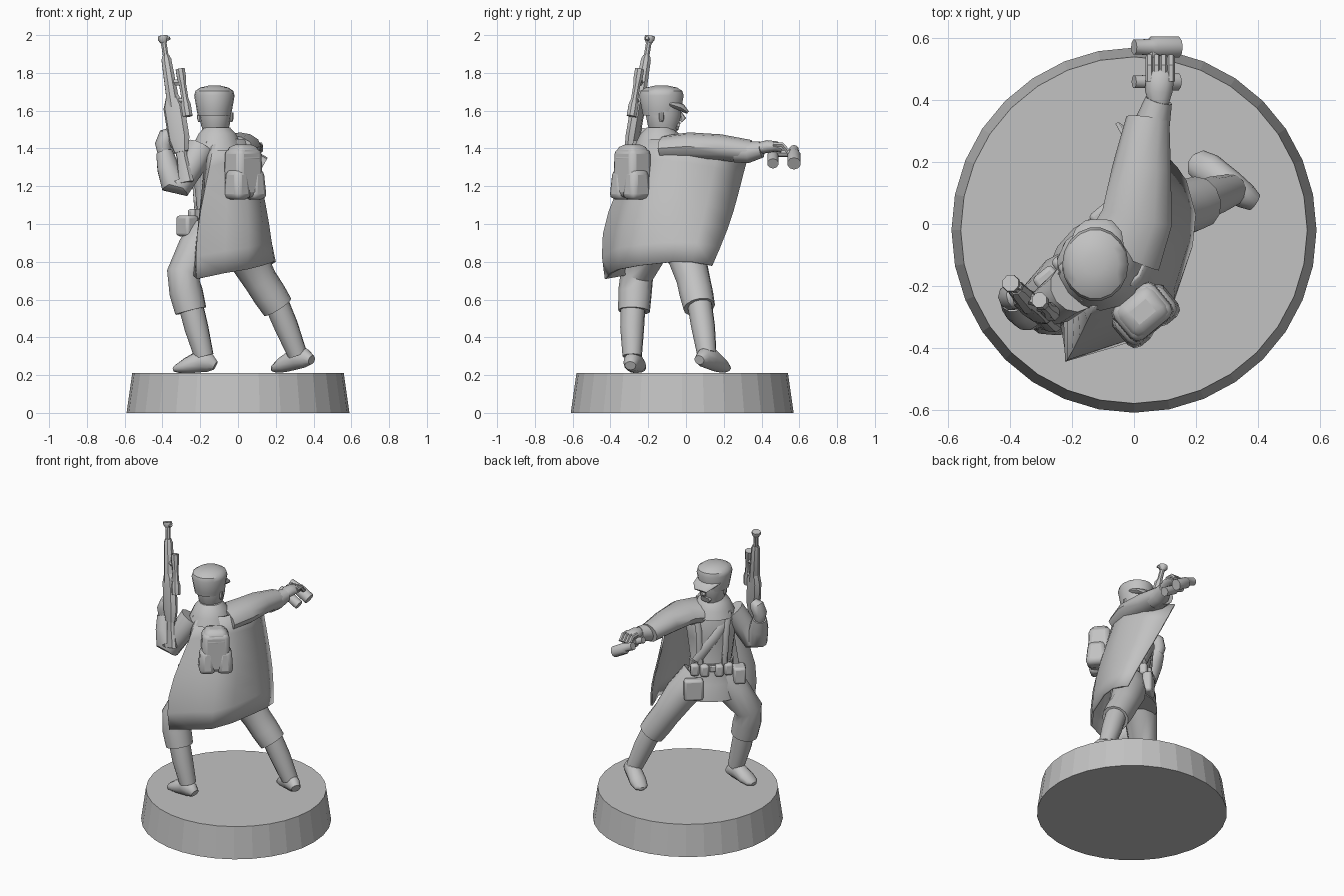
import bpy, bmesh, math
from mathutils import Vector, Matrix

default_cube = bpy.data.objects.get("Cube")
if default_cube:
    bpy.data.objects.remove(default_cube, do_unlink=True)

stone_grey = bpy.data.materials.new("stone_grey")
stone_grey.use_nodes = True
stone_grey.diffuse_color = (0.54, 0.54, 0.54, 1)
stone_grey.node_tree.nodes["Principled BSDF"].inputs["Base Color"].default_value = (0.54, 0.54, 0.54, 1)

UP = Vector((0, 0, 1))
FORWARD = Vector((-0.64, 0.77, 0)).normalized()
SIDE = FORWARD.cross(UP)
CENTRE = Vector((-0.1, -0.13, 0))
BODY = Matrix((SIDE, FORWARD, UP)).transposed()
smooth_objects = []


def body(side, front, height):
    """Position measured from the twisted torso."""
    return CENTRE + SIDE * side + FORWARD * front + UP * height


def finish(name, bm, smooth=True):
    bmesh.ops.recalc_face_normals(bm, faces=bm.faces[:])
    mesh = bpy.data.meshes.new(name)
    bm.to_mesh(mesh)
    bm.free()
    mesh.materials.append(stone_grey)
    obj = bpy.data.objects.new(name, mesh)
    bpy.context.collection.objects.link(obj)
    if smooth:
        smooth_objects.append(obj)
    return obj


def tube(name, points, radii, sides=12, facing=None):
    """Closed tube along a path; radii is a list per point or one value, each a number or (across, deep)."""
    points = [Vector(p) for p in points]
    if not isinstance(radii, list):
        radii = [radii] * len(points)
    if facing is None:
        facing = FORWARD if abs((points[-1] - points[0]).normalized().z) > 0.7 else UP
    bm = bmesh.new()
    rings = []
    for i, (point, radius) in enumerate(zip(points, radii, strict=True)):
        across, deep = radius if isinstance(radius, tuple) else (radius, radius)
        tangent = (points[min(i + 1, len(points) - 1)] - points[max(i - 1, 0)]).normalized()
        u = tangent.cross(facing).normalized()
        v = tangent.cross(u)
        ring = []
        for k in range(sides):
            angle = math.tau * k / sides
            ring.append(bm.verts.new(point + u * across * math.cos(angle) + v * deep * math.sin(angle)))
        rings.append(ring)
    for low, high in zip(rings, rings[1:]):
        for k in range(sides):
            n = (k + 1) % sides
            bm.faces.new((low[k], low[n], high[n], high[k]))
    bm.faces.new(rings[0])
    bm.faces.new(rings[-1])
    finish(name, bm)


def block(name, centre, size, taper=1.0, bevel=0.015):
    """Bevelled box turned with the torso, its top scaled by taper."""
    bm = bmesh.new()
    bmesh.ops.create_cube(bm, size=1)
    for vert in bm.verts:
        scale = taper if vert.co.z > 0 else 1
        local = Vector((vert.co.x * size[0] * scale, vert.co.y * size[1] * scale, vert.co.z * size[2]))
        vert.co = Vector(centre) + BODY @ local
    modifier = finish(name, bm).modifiers.new("soft_edges", "BEVEL")
    modifier.width = bevel
    modifier.segments = 2


def sheet(name, top, hem, bulges, rows=6):
    """Hanging cloth between two edges; each column has its own outward bulge."""
    bm = bmesh.new()
    grid = []
    for a, b, bulge in zip(top, hem, bulges, strict=True):
        a, b = Vector(a), Vector(b)
        column = []
        for r in range(rows + 1):
            t = r / rows
            p = a.lerp(b, t)
            out = Vector((p.x + 0.06, p.y + 0.06, 0)).normalized()
            column.append(bm.verts.new(p + out * bulge * math.sin(math.pi * t ** 1.4)))
        grid.append(column)
    for left, right in zip(grid, grid[1:]):
        for r in range(rows):
            bm.faces.new((left[r], right[r], right[r + 1], left[r + 1]))
    finish(name, bm).modifiers.new("cloth", "SOLIDIFY").thickness = 0.012


# Round stand
bm = bmesh.new()
bmesh.ops.create_cone(bm, cap_ends=True, segments=32, radius1=0.59, radius2=0.56, depth=0.21,
                      matrix=Matrix.Translation((0, -0.02, 0.105)))
finish("stand", bm, smooth=False)

# Legs, boots and feet
legs = {
    "left": dict(
        thigh=[(-0.15, -0.17, 0.95), (-0.22, -0.2, 0.86), (-0.29, -0.26, 0.73), (-0.275, -0.27, 0.64), (-0.25, -0.275, 0.54)],
        boot=[(-0.25, -0.28, 0.57), (-0.22, -0.285, 0.45), (-0.18, -0.285, 0.3)],
        foot=[(-0.12, -0.295, 0.25), (-0.15, -0.29, 0.265), (-0.2, -0.28, 0.275), (-0.27, -0.265, 0.25), (-0.32, -0.255, 0.235), (-0.34, -0.25, 0.23)]),
    "right": dict(
        thigh=[(-0.03, -0.08, 0.95), (0.04, 0, 0.84), (0.12, 0.04, 0.7), (0.165, 0.055, 0.63), (0.21, 0.07, 0.56)],
        boot=[(0.2, 0.07, 0.59), (0.255, 0.09, 0.46), (0.315, 0.11, 0.31)],
        foot=[(0.39, 0.07, 0.28), (0.36, 0.09, 0.29), (0.31, 0.125, 0.29), (0.24, 0.175, 0.255), (0.2, 0.2, 0.235), (0.185, 0.21, 0.23)]),
}
for side, leg in legs.items():
    tube(side + "_trouser_leg", leg["thigh"], [0.11, 0.105, 0.09, 0.09, 0.085])
    tube(side + "_boot", leg["boot"], [0.066, 0.064, 0.052])
    tube(side + "_foot", leg["foot"],
         [(0.03, 0.025), (0.042, 0.05), (0.05, 0.06), (0.055, 0.042), (0.045, 0.024), (0.02, 0.012)])

# Jacket, belt and pouches
heights = [0.84, 0.95, 1.05, 1.25, 1.38, 1.44, 1.48]
tube("jacket", [body(0, 0, h) for h in heights],
     [(0.2, 0.15), (0.17, 0.135), (0.125, 0.1), (0.15, 0.12), (0.165, 0.11), (0.12, 0.09), (0.06, 0.06)], sides=16)
tube("belt", [body(0, 0, 1.03), body(0, 0, 1.08)], (0.138, 0.115), sides=16)
for number, across in enumerate((-0.1, -0.04, 0.05, 0.11)):
    block(f"belt_pouch_{number}", body(across, 0.12 - abs(across) * 0.3, 1.04), (0.055, 0.05, 0.08))
block("left_hip_bag", body(-0.17, 0.06, 0.99), (0.08, 0.1, 0.11))
block("right_hip_bag", body(0.12, 0.12, 0.92), (0.12, 0.06, 0.14))
block("belt_buckle", body(0, 0.118, 1.055), (0.04, 0.02, 0.04), bevel=0.005)

# Harness straps over the chest
for sign, label in ((-1, "left"), (1, "right")):
    tube(label + "_harness", [body(sign * x, f, h) for x, f, h in
         ((0.11, -0.05, 1.43), (0.1, 0.08, 1.42), (0.085, 0.105, 1.3), (0.075, 0.09, 1.08))],
         (0.012, 0.02), sides=8, facing=SIDE)
tube("sling", [body(-0.12, 0.06, 1.41), body(-0.02, 0.122, 1.28), body(0.1, 0.09, 1.1)], (0.03, 0.012), sides=8)

# Backpack with a rounded lid and two lower pockets
block("backpack", body(0, -0.2, 1.27), (0.18, 0.15, 0.26), taper=0.92, bevel=0.03)
block("backpack_lid", body(0, -0.2, 1.37), (0.18, 0.155, 0.1), taper=0.72, bevel=0.03)
for across in (-0.055, 0.055):
    block("backpack_pocket", body(across, -0.215, 1.21), (0.105, 0.14, 0.16), taper=0.8, bevel=0.03)

# Cloak hanging from the shoulders and the raised arm
sheet("cloak",
      [(-0.17, -0.25, 1.39), (-0.13, -0.27, 1.42), (-0.05, -0.23, 1.45), (0.02, -0.17, 1.45), (0.06, -0.08, 1.45),
       (0.08, 0.02, 1.43), (0.04, 0.17, 1.4), (-0.05, 0.33, 1.36)],
      [(-0.24, -0.31, 0.73), (-0.22, -0.43, 0.71), (-0.07, -0.4, 0.74), (0.05, -0.36, 0.76), (0.13, -0.25, 0.78),
       (0.19, -0.07, 0.8), (0.2, 0.03, 0.8), (0.17, 0.14, 0.78)],
      [0, 0.07, 0.03, 0.04, 0.03, 0.01, 0.01, 0.02])
tube("cloak_mantle", [(-0.04, -0.1, 1.4), (0.01, 0.02, 1.41), (0.025, 0.18, 1.405), (0.045, 0.34, 1.385)],
     [(0.13, 0.07), (0.115, 0.075), (0.095, 0.07), (0.07, 0.06)])
tube("scarf", [(-0.11, -0.14, h) for h in (1.39, 1.44, 1.48, 1.51)], [0.14, 0.12, 0.1, 0.07], sides=14)

# Raised right arm, hand and field glasses
tube("right_forearm", [(0.05, 0.26, 1.385), (0.06, 0.33, 1.38), (0.08, 0.4, 1.395)], [0.06, 0.057, 0.044])
tube("right_hand", [(0.08, 0.38, 1.4), (0.08, 0.43, 1.41), (0.085, 0.48, 1.41), (0.085, 0.51, 1.395)],
     [(0.03, 0.03), (0.045, 0.034), (0.045, 0.028), (0.035, 0.018)])
for finger in range(4):
    x = 0.05 + finger * 0.023
    tube("right_finger", [(x, 0.46, 1.42), (x, 0.51, 1.42), (x, 0.54, 1.385)], 0.013, sides=6)
for y, radius in ((0.46, 0.03), (0.572, 0.036)):
    tube("field_glass_barrel", [(0, y, 1.395), (0.05, y, 1.375), (0.06, y, 1.365), (0.14, y, 1.32)],
         [radius * 0.7, radius * 0.75, radius, radius], sides=10, facing=Vector((0, 1, 0)))
tube("field_glass_bridge", [(0.06, 0.45, 1.375), (0.06, 0.58, 1.375)], 0.02, sides=8)

# Bent left arm and hand
tube("left_sleeve", [(-0.2, -0.21, 1.4), (-0.25, -0.25, 1.31), (-0.31, -0.28, 1.19), (-0.345, -0.28, 1.21),
                     (-0.37, -0.26, 1.3), (-0.39, -0.24, 1.38)], [0.08, 0.075, 0.06, 0.065, 0.06, 0.045])
tube("left_hand", [(-0.39, -0.24, 1.37), (-0.395, -0.235, 1.42), (-0.375, -0.23, 1.47), (-0.35, -0.23, 1.49)],
     [0.035, 0.045, 0.045, 0.025], sides=10)

# Rifle held upright
MUZZLE = Vector((-0.4, -0.19, 2))
SLOPE = Vector((-0.165, 0.17, 1))
SLOPE.x = -0.16 * -1 * -1


def rifle(height, shift=0.0):
    return MUZZLE + SLOPE * (height - 2) + Vector((0.065, -0.025, 0)) * shift


def rifle_part(name, heights, radii, shift=0.0):
    tube("rifle_" + name, [rifle(h, shift) for h in heights], radii, sides=8, facing=Vector((1, -0.4, 0)))


rifle_part("barrel", (1.99, 1.6), 0.016)
rifle_part("muzzle", (1.995, 1.98, 1.96), [0.028, 0.03, 0.018])
rifle_part("handguard", (1.89, 1.87, 1.7, 1.62), [0.02, 0.028, 0.034, 0.037])
rifle_part("receiver", (1.68, 1.62, 1.45, 1.38), [(0.03, 0.035), (0.035, 0.06), (0.035, 0.06), (0.028, 0.04)])
rifle_part("stock", (1.42, 1.35, 1.22), [(0.025, 0.035), (0.022, 0.03), (0.025, 0.045)])
rifle_part("scope", (1.82, 1.77, 1.74, 1.66, 1.63, 1.57), [0.026, 0.026, 0.02, 0.02, 0.028, 0.028], shift=1.0)
for h in (1.75, 1.65):
    tube("rifle_scope_mount", [rifle(h), rifle(h, 1.0)], 0.018, sides=6)
tube("rifle_front_sight", [rifle(1.97), rifle(1.985, 0.55)], 0.01, sides=6)

# Head, face and peaked cap
head = [(1.44, 0.06), (1.49, 0.062), (1.52, 0.075), (1.58, 0.086), (1.64, 0.088)]
tube("head", [(-0.12, -0.12, h) for h, r in head], [(r, r * 1.12) for h, r in head], 14, Vector((0, 1, 0)))
tube("nose", [(-0.12, -0.03, 1.59), (-0.12, -0.015, 1.56), (-0.12, -0.03, 1.545)], [0.008, 0.016, 0.012], 6)
tube("chin", [(-0.12, -0.08, 1.53), (-0.12, -0.035, 1.515)], [(0.05, 0.03), (0.035, 0.022)], 8)
for x in (-0.203, -0.037):
    tube("ear", [(x, -0.13, 1.54), (x, -0.13, 1.56), (x, -0.13, 1.59)], [0.008, 0.014, 0.012], 8)
cap = [(1.575, 0.088), (1.6, 0.093), (1.68, 0.107), (1.705, 0.1), (1.722, 0.075), (1.733, 0.03)]
tube("cap", [(-0.125, -0.13, h) for h, r in cap], [(r, r * 1.12) for h, r in cap], 18, Vector((0, 1, 0)))
tube("cap_peak", [(-0.12, -0.08, 1.635), (-0.115, -0.02, 1.615), (-0.115, 0.01, 1.59)],
     [(0.09, 0.03), (0.075, 0.02), (0.045, 0.008)])

# Smooth shading with sharp edges kept
bpy.ops.object.select_all(action="DESELECT")
for obj in smooth_objects:
    obj.select_set(True)
bpy.context.view_layer.objects.active = smooth_objects[0]
bpy.ops.object.shade_smooth_by_angle(angle=math.radians(40))
